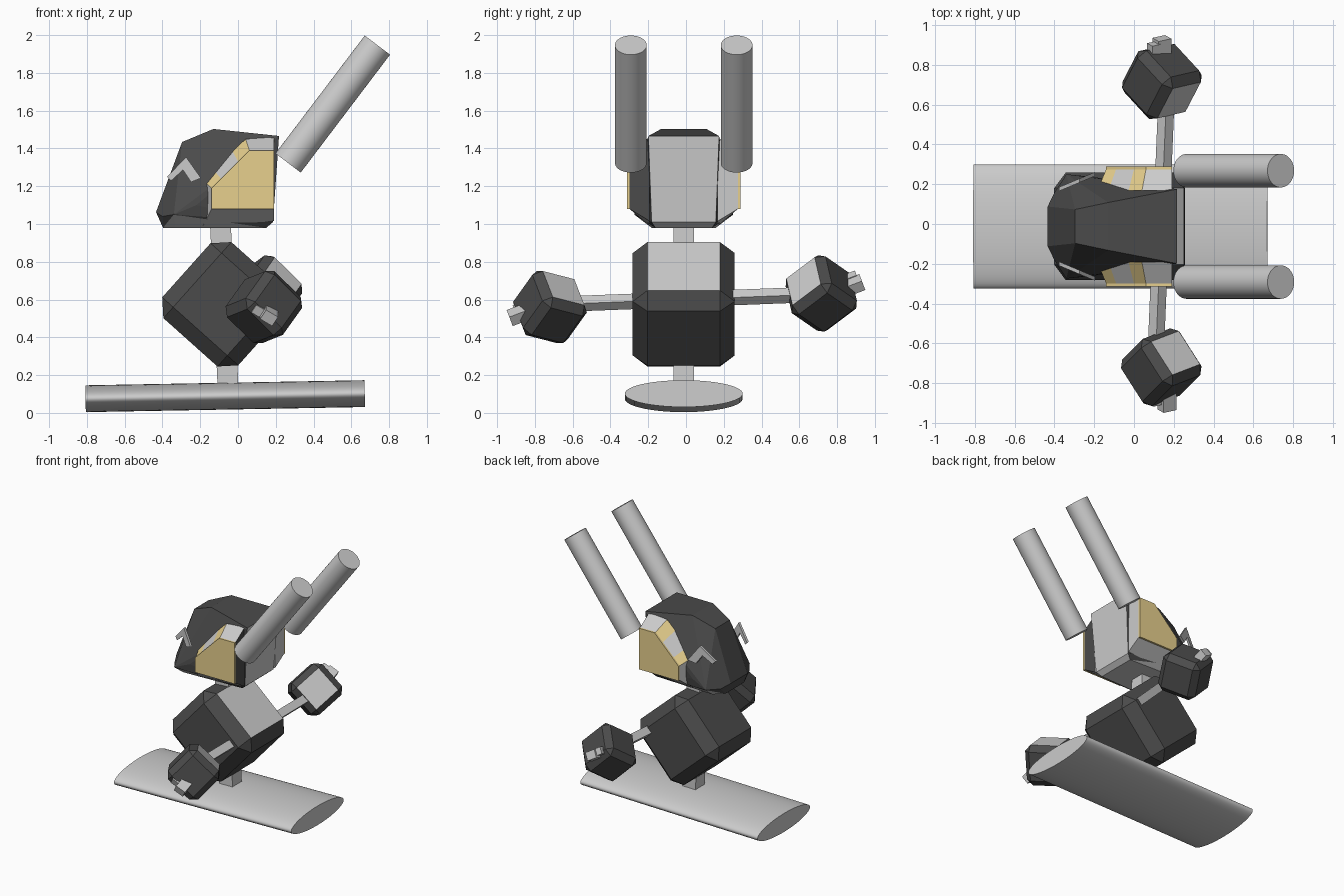
import bpy, bmesh, math
from mathutils import Vector, Matrix

if "Cube" in bpy.data.objects:
    bpy.data.objects.remove(bpy.data.objects["Cube"])

Y0 = -0.012  # centre line of the figure


def material(name, rgb):
    m = bpy.data.materials.new(name)
    m.diffuse_color = (*rgb, 1)
    m.use_nodes = True
    m.node_tree.nodes["Principled BSDF"].inputs["Base Color"].default_value = m.diffuse_color
    return m


GREY = material("grey", (0.8, 0.8, 0.8))
BLACK = material("black", (0.07, 0.07, 0.07))
GOLD = material("gold", (0.8, 0.63, 0.27))


def finish(bm, name, mats=(), smooth=False):
    bmesh.ops.recalc_face_normals(bm, faces=bm.faces)
    me = bpy.data.meshes.new(name)
    bm.to_mesh(me)
    bm.free()
    for m in mats:
        me.materials.append(m)
    ob = bpy.data.objects.new(name, me)
    bpy.context.collection.objects.link(ob)
    if smooth:
        bpy.context.view_layer.objects.active = ob
        ob.select_set(True)
        bpy.ops.object.shade_smooth_by_angle(angle=math.radians(35))
        ob.select_set(False)
    return ob


def frame(x_axis, hint, loc):
    """Matrix whose local X is x_axis and local Y lies near hint."""
    x = Vector(x_axis).normalized()
    y = Vector(hint)
    y = (y - x * y.dot(x)).normalized()
    m = Matrix((x, y, x.cross(y))).transposed().to_4x4()
    return Matrix.Translation(loc) @ m


def box(name, size, matrix):
    bm = bmesh.new()
    bmesh.ops.create_cube(bm, size=1)
    bmesh.ops.scale(bm, vec=size, verts=bm.verts)
    bm.transform(matrix)
    return finish(bm, name)


def rod(name, p, q, width, hint):
    p, q = Vector(p), Vector(q)
    return box(name, ((q - p).length, width, width), frame(q - p, hint, (p + q) / 2))


def chamfered_block(name, half, chamfer, matrix):
    """Black chamfered cube with one grey face on local +X."""
    bm = bmesh.new()
    bmesh.ops.create_cube(bm, size=2 * half)
    bmesh.ops.bevel(bm, geom=bm.edges[:], offset=chamfer, segments=1, affect='EDGES')
    bm.normal_update()
    for f in bm.faces:
        f.material_index = 1 if f.normal.x > 0.95 else 0
    bm.transform(matrix)
    return finish(bm, name, (BLACK, GREY))


def cylinder(name, p, q, ry, rz):
    p, q = Vector(p), Vector(q)
    bm = bmesh.new()
    bmesh.ops.create_cone(bm, cap_ends=True, segments=64, radius1=1, radius2=1,
                          depth=(q - p).length)
    bm.transform(Matrix.Rotation(math.pi / 2, 4, 'Y'))
    bmesh.ops.scale(bm, vec=(1, ry, rz), verts=bm.verts)
    bm.transform(frame(q - p, (0, 1, 0), (p + q) / 2))
    return finish(bm, name, smooth=True)


# flattened base log and the post through the body
cylinder("base", (-0.807, Y0, 0.075), (0.671, Y0, 0.102), 0.312, 0.071)
rod("post", (-0.052, Y0, 0.12), (-0.094, Y0, 1.02), 0.11, (0, 1, 0))

# body block standing on its edge
t = math.radians(48.2)
chamfered_block("body", 0.27, 0.078,
                frame((math.cos(t), 0, math.sin(t)), (0, 1, 0), (-0.072, Y0, 0.575)))

# arm bar and hands
rod("arm_bar", (0.105, -0.75, 0.572), (0.168, 0.75, 0.63), 0.058, (1, 0, 1))
chamfered_block("hand_front", 0.143, 0.0415,
                frame((0.5, 0.5, 0.7), (0.52, -0.815, 0.21), (0.137, -0.72, 0.56)))
chamfered_block("hand_back", 0.143, 0.0415,
                frame((0.6, -0.65, 0.45), (0.38, 0.735, 0.55), (0.14, 0.716, 0.632)))

# small nubs on the outer side of each hand
for name, s, a, b in (("front", -1, (0.165, 0.515), (0.105, 0.56)),
                      ("back", 1, (0.14, 0.68), (0.10, 0.70))):
    out = Vector((0, 1, 0.38))
    box("nub_" + name, (0.14, 0.075, 0.06),
        frame(out, (1, 0, -0.67), (a[0], s * 0.868, a[1] - s * 0.012)))
    box("small_nub_" + name, (0.12, 0.05, 0.05),
        frame(out, (1, 0, -0.67), (b[0], s * 0.85, b[1])))

# head shell: hull of mirrored (x, z, half width) points
shell = [(-0.434, 1.063, 0.10), (-0.397, 0.98, 0.11), (-0.296, 1.434, 0.085),
         (-0.13, 1.503, 0.12), (0.217, 1.466, 0.187), (0.185, 1.01, 0.17),
         (0.15, 0.98, 0.15), (-0.40, 1.04, 0.17), (-0.34, 1.05, 0.262),
         (-0.22, 1.10, 0.25), (-0.33, 0.98, 0.17)]
bm = bmesh.new()
for x, z, w in shell:
    for s in (-1, 1):
        bm.verts.new((x, Y0 + s * w, z))
bmesh.ops.convex_hull(bm, input=bm.verts)
bmesh.ops.dissolve_limit(bm, angle_limit=0.02, verts=bm.verts, edges=bm.edges)
bmesh.ops.recalc_face_normals(bm, faces=bm.faces)
for f in bm.faces:
    f.material_index = 1 if f.normal.x > 0.6 or f.normal.z < -0.7 else 0
finish(bm, "head", (BLACK, GREY))


def cheek(name, s, back_index):
    """Tapered cheek with a thin gold plate and a striped slope."""
    def ring(bl, br, tr, tl, dl, w):
        tl, dl = Vector(tl), Vector(dl)
        pts = [bl, br, tr, tl, tl.lerp(dl, 0.3), tl.lerp(dl, 0.75), dl]
        return [bm.verts.new((x, Y0 + s * w, z)) for x, z in pts]
    bm = bmesh.new()
    outer = ((-0.14, 1.08), (0.19, 1.08), (0.19, 1.39), (0.06, 1.39), (-0.14, 1.19))
    inner = ((-0.185, 0.99), (0.19, 1.015), (0.19, 1.46), (0.04, 1.45), (-0.185, 1.23))
    r0, r1, r2 = ring(*inner, 0.18), ring(*outer, 0.287), ring(*outer, 0.301)
    sides = [0, back_index, 0, 1, 0, 1, 0]
    for i in range(7):
        j = (i + 1) % 7
        bm.faces.new((r0[i], r0[j], r1[j], r1[i])).material_index = sides[i]
        bm.faces.new((r1[i], r1[j], r2[j], r2[i])).material_index = 1
    bm.faces.new(r0)
    bm.faces.new(r2).material_index = 1
    finish(bm, name, (GREY, GOLD, BLACK))


def chevron(name, s):
    """Bent strip standing off the side of the head."""
    pts = [(-0.376, 1.249), (-0.275, 1.355), (-0.196, 1.243),
           (-0.249, 1.222), (-0.291, 1.286), (-0.355, 1.228)]
    bm = bmesh.new()
    a, b = [[bm.verts.new((x, Y0 + s * (0.18 + (x + 0.37) * 0.42 + d), z)) for x, z in pts]
            for d in (0, 0.02)]
    for i in range(6):
        j = (i + 1) % 6
        bm.faces.new((a[i], a[j], b[j], b[i]))
    bm.faces.new(a)
    bm.faces.new(b)
    finish(bm, name)


# paired head parts
cheek("cheek_front", -1, 2)
cheek("cheek_back", 1, 0)
for side, s in (("front", -1), ("back", 1)):
    chevron("brow_" + side, s)
    y = Y0 + s * 0.28
    cylinder("ear_tube_" + side, (0.265, y, 1.323), (0.738, y, 1.947), 0.084, 0.084)
